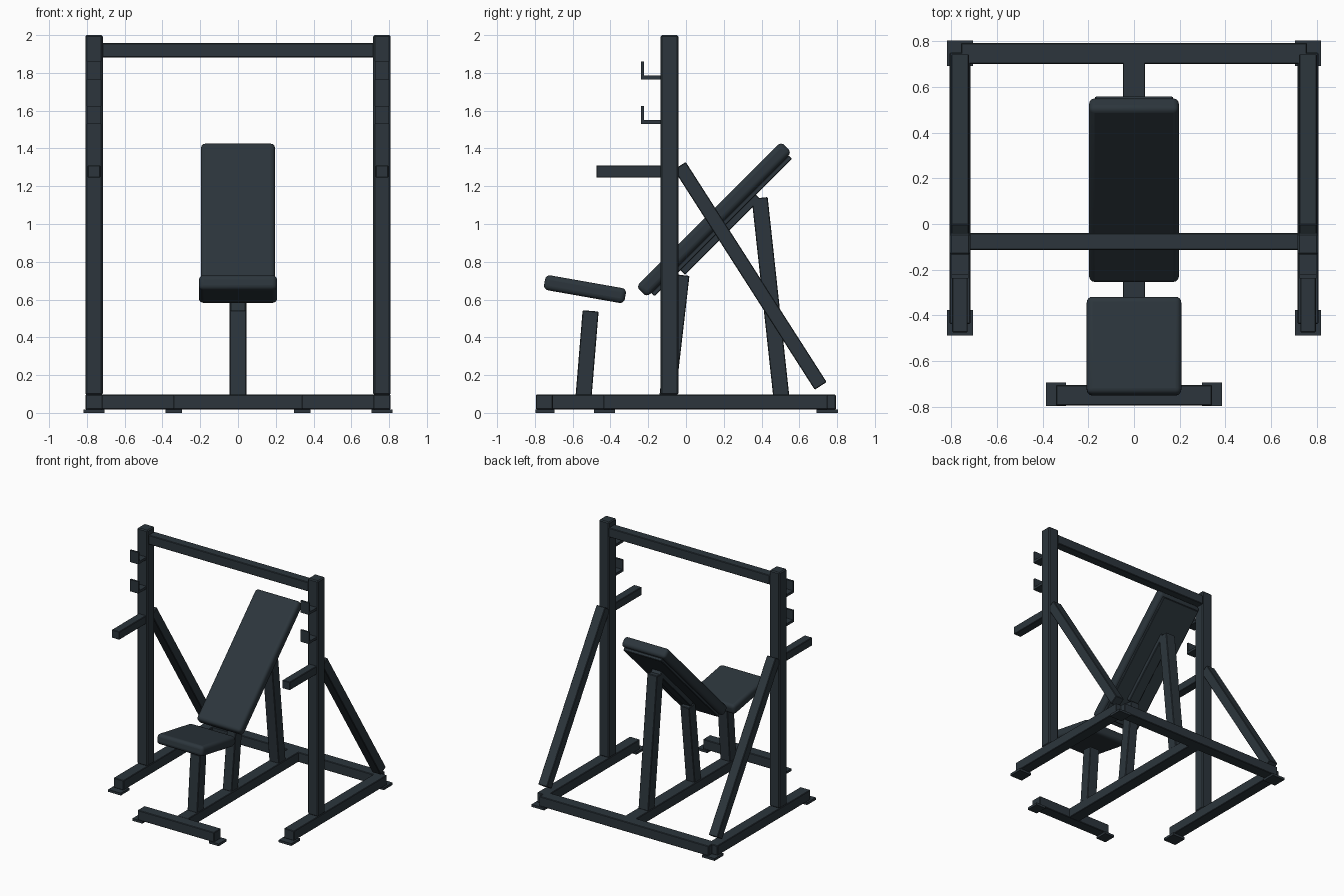
import bpy
import math
from mathutils import Vector

cube = bpy.data.objects.get("Cube")
if cube:
    bpy.data.objects.remove(cube, do_unlink=True)

steel = bpy.data.materials.new("dark slate")
steel.use_nodes = True
colour = (0.025, 0.036, 0.045, 1)
steel.diffuse_color = colour
steel.node_tree.nodes["Principled BSDF"].inputs["Base Color"].default_value = colour


def block(name, centre, size, tilt=0.0, bevel=0.004, segments=1):
    """Bevelled box, tilted about the x axis."""
    bpy.ops.mesh.primitive_cube_add(size=1, location=centre)
    ob = bpy.context.object
    ob.name = name
    ob.scale = size
    bpy.ops.object.transform_apply(location=False, rotation=False, scale=True)
    ob.rotation_euler.x = tilt
    ob.data.materials.append(steel)
    if bevel:
        mod = ob.modifiers.new("Bevel", 'BEVEL')
        mod.width = bevel
        mod.segments = segments
    if segments > 1:
        bpy.ops.object.shade_smooth_by_angle(angle=math.radians(40))
    return ob


def span(name, x, y, z, **kw):
    """Box given by its (min, max) on each axis."""
    pairs = (x, y, z)
    return block(name, [(a + b) / 2 for a, b in pairs], [abs(b - a) for a, b in pairs], **kw)


def beam(name, x, start, end, width, depth):
    """Square tube between two (y, z) points."""
    a, b = Vector((x, *start)), Vector((x, *end))
    d = b - a
    return block(name, (a + b) / 2, (width, depth, d.length), tilt=math.atan2(-d.y, d.z))


TUBE = 0.09
RAIL_Z = (0.018, 0.097)
PAD_Z = (0, 0.019)
SIDE_X = 0.762

# Uprights, side rails, braces, arms and bar hooks, on both sides
for side, s in (("left", 1), ("right", -1)):
    x = s * SIDE_X

    def wide(w):
        return (x - w / 2, x + w / 2)

    span(side + "_upright", wide(0.092), (-0.134, -0.04), (0.095, 2.0), bevel=0.008)
    span(side + "_base_rail", wide(TUBE), (-0.437, 0.75), RAIL_Z)
    for end, y in (("front", -0.432), ("back", 0.748)):
        span(f"{side}_{end}_foot_plate", wide(0.113), (y - 0.056, y + 0.056), PAD_Z, bevel=0)
    beam(side + "_brace", x, (-0.033, 1.308), (0.713, 0.143), 0.078, 0.075)
    span(side + "_safety_arm", wide(0.068), (-0.475, -0.13), (1.245, 1.311))
    for level, z in (("lower", 1.53), ("upper", 1.766)):
        span(f"{side}_{level}_hook_base", wide(0.076), (-0.236, -0.13), (z, z + 0.02), bevel=0)
        span(f"{side}_{level}_hook_lip", wide(0.076), (-0.238, -0.222), (z, z + 0.095), bevel=0)
    # Front stabiliser foot
    span(side + "_stabiliser_plate", (s * 0.297, s * 0.385), (-0.797, -0.695), PAD_Z, bevel=0)

# Cross members and centre spine
span("top_crossbar", (-0.72, 0.72), (-0.114, -0.04), (1.882, 1.957))
span("back_crossbar", (-0.757, 0.757), (0.70, 0.793), RAIL_Z)
span("front_stabiliser", (-0.342, 0.342), (-0.795, -0.705), RAIL_Z)
span("centre_spine", (-0.049, 0.049), (-0.71, 0.71), RAIL_Z)

# Bench supports
beam("seat_post", 0, (-0.542, 0.09), (-0.505, 0.54), 0.088, 0.085)
beam("middle_post", 0, (-0.098, 0.09), (-0.024, 0.73), 0.08, 0.085)
beam("rear_post", 0, (0.504, 0.09), (0.39, 1.138), 0.088, 0.085)
beam("backrest_tube", 0, (-0.03, 0.755), (0.37, 1.155), 0.088, 0.07)

# Upholstery
block("seat_pad", (-0.0, -0.535, 0.655), (0.414, 0.434, 0.08), math.radians(-10), 0.025, 4)
block("backrest_pad", (0, 0.148, 1.024), (0.394, 1.085, 0.08), math.radians(45), 0.025, 4)
block("backrest_board", (0, 0.188, 0.99), (0.34, 1.03, 0.024), math.radians(45))
